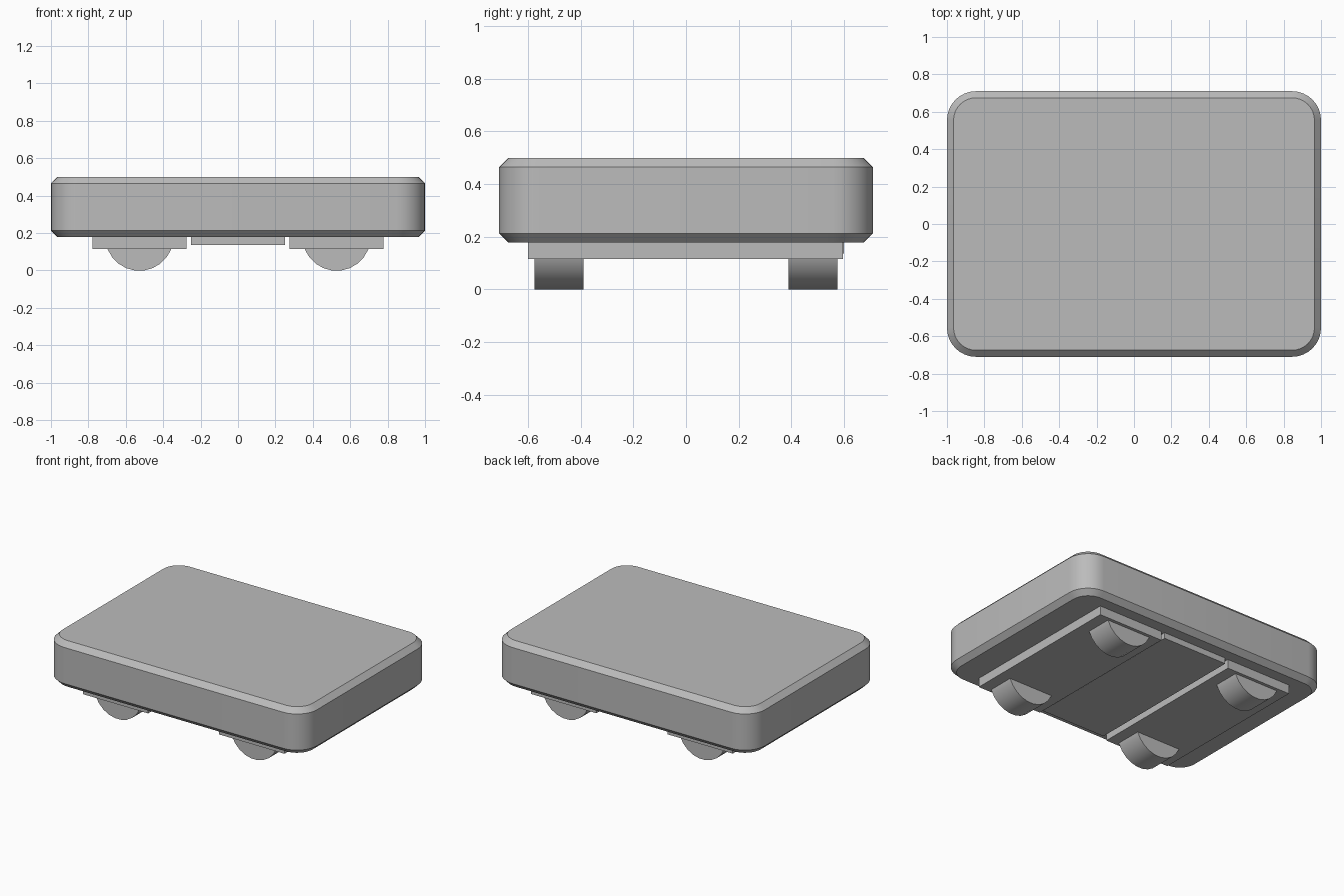
import bpy, bmesh, math
from mathutils import Matrix, Vector

cube = bpy.data.objects.get("Cube")
if cube:
    bpy.data.objects.remove(cube, do_unlink=True)

grey = bpy.data.materials.new("plain grey")
grey.use_nodes = True
COLOUR = (0.5, 0.5, 0.5, 1)
grey.diffuse_color = COLOUR
grey.node_tree.nodes["Principled BSDF"].inputs["Base Color"].default_value = COLOUR


def finish(name, bm):
    mesh = bpy.data.meshes.new(name)
    bm.to_mesh(mesh)
    bm.free()
    mesh.materials.append(grey)
    obj = bpy.data.objects.new(name, mesh)
    bpy.context.collection.objects.link(obj)
    bpy.ops.object.select_all(action="DESELECT")
    obj.select_set(True)
    bpy.context.view_layer.objects.active = obj
    bpy.ops.object.shade_smooth_by_angle(angle=math.radians(30))
    return obj


def box_mesh(low, high):
    low, high = Vector(low), Vector(high)
    bm = bmesh.new()
    matrix = Matrix.Translation((low + high) / 2) @ Matrix.Diagonal((*(high - low), 1))
    bmesh.ops.create_cube(bm, size=1, matrix=matrix)
    return bm


# Body: rounded upright corners, then a flat chamfer around top and bottom
body = box_mesh((-1, -0.71, 0.178), (1, 0.71, 0.5))
upright = [e for e in body.edges if abs(e.verts[0].co.z - e.verts[1].co.z) > 0.1]
bmesh.ops.bevel(body, geom=upright, offset=0.155, segments=8, profile=0.5, affect="EDGES")
rims = [e for e in body.edges if abs(e.verts[0].co.z - e.verts[1].co.z) < 0.01]
bmesh.ops.bevel(body, geom=rims, offset=0.035, segments=1, affect="EDGES")
finish("body", body)

# Underside plates
finish("middle_plate", box_mesh((-0.25, -0.6, 0.137), (0.25, 0.6, 0.19)))
for side, sign in (("left", 1), ("right", -1)):
    x = 0.527 * sign
    finish(side + "_plate", box_mesh((x - 0.252, -0.6, 0.115), (x + 0.252, 0.597, 0.19)))

    # Rollers, half sunk into the plates
    for end, y in (("front", -0.482), ("back", 0.482)):
        radius, segments = 0.183, 24
        bm = bmesh.new()
        height = radius * math.cos(math.pi / segments)
        matrix = (Matrix.Translation((x, y, height)) @ Matrix.Rotation(math.pi / 2, 4, "X")
                  @ Matrix.Rotation(math.pi / segments, 4, "Z"))
        bmesh.ops.create_cone(bm, cap_ends=True, segments=segments, radius1=radius,
                              radius2=radius, depth=0.186, matrix=matrix)
        finish(f"{end}_{side}_roller", bm)
